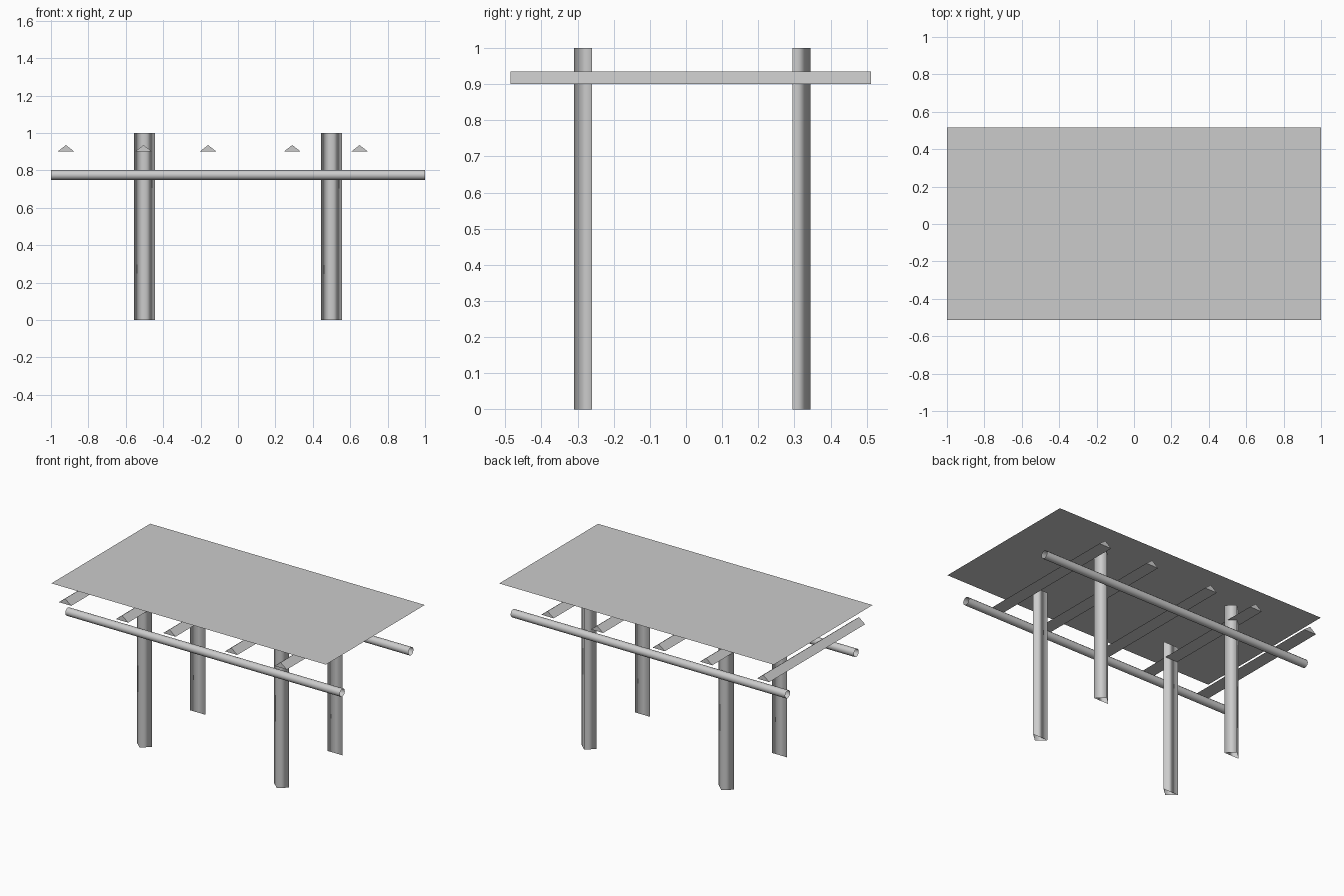
import bpy
import math
from mathutils import Vector

cube = bpy.data.objects.get("Cube")
if cube:
    bpy.data.objects.remove(cube)

GREY = (0.6, 0.6, 0.6, 1.0)
grey = bpy.data.materials.new("plain grey")
grey.use_nodes = True
grey.diffuse_color = GREY
grey.node_tree.nodes["Principled BSDF"].inputs["Base Color"].default_value = GREY


def add_mesh(name, verts, faces, smooth=False):
    mesh = bpy.data.meshes.new(name)
    mesh.from_pydata(verts, [], faces)
    mesh.materials.append(grey)
    for poly in mesh.polygons:
        poly.use_smooth = smooth
    obj = bpy.data.objects.new(name, mesh)
    bpy.context.collection.objects.link(obj)
    return obj


def extrude(name, profile, direction, capped=False, smooth=False):
    """Sweep a closed outline of 3D points along a straight direction."""
    n = len(profile)
    start = [Vector(p) for p in profile]
    end = [p + Vector(direction) for p in start]
    # Wind the sides so they face outwards
    normal = (start[1] - start[0]).cross(start[2] - start[1])
    if normal.dot(Vector(direction)) < 0:
        start.reverse()
        end.reverse()
    faces = [(i, (i + 1) % n, n + (i + 1) % n, n + i) for i in range(n)]
    if capped:
        faces += [tuple(reversed(range(n))), tuple(range(n, 2 * n))]
    return add_mesh(name, start + end, faces, smooth)


# Four triangular posts, ridge turned outwards
for side, x in (("left", 0.5), ("right", -0.5)):
    for end, flat, ridge in (("front", -0.26, -0.31), ("back", 0.295, 0.345)):
        extrude(f"{end}_{side}_post",
                [(x - 0.055, flat, 0), (x, ridge, 0), (x + 0.055, flat, 0)],
                (0, 0, 1), smooth=True)

# Two long round beams, open at the ends, resting against the posts
RADIUS = 0.026
for end, y in (("front", -0.343), ("back", 0.371)):
    ring = [(-1, y + RADIUS * math.cos(math.tau * i / 12),
             0.775 + RADIUS * math.sin(math.tau * i / 12)) for i in range(12)]
    extrude(f"{end}_beam", ring, (2, 0, 0), smooth=True)

# Five unevenly spaced rafters with a triangular section
for number, x in enumerate((-0.92, -0.505, -0.16, 0.29, 0.65), 1):
    extrude(f"rafter_{number}",
            [(x - 0.045, -0.485, 0.9), (x + 0.045, -0.485, 0.9), (x, -0.485, 0.935)],
            (0, 0.997, 0), capped=True)

# Flat roof sheet
add_mesh("roof_sheet",
         [(-1, -0.513, 1.025), (1, -0.513, 1.025), (1, 0.515, 1.025), (-1, 0.515, 1.025)],
         [(0, 1, 2, 3)])
